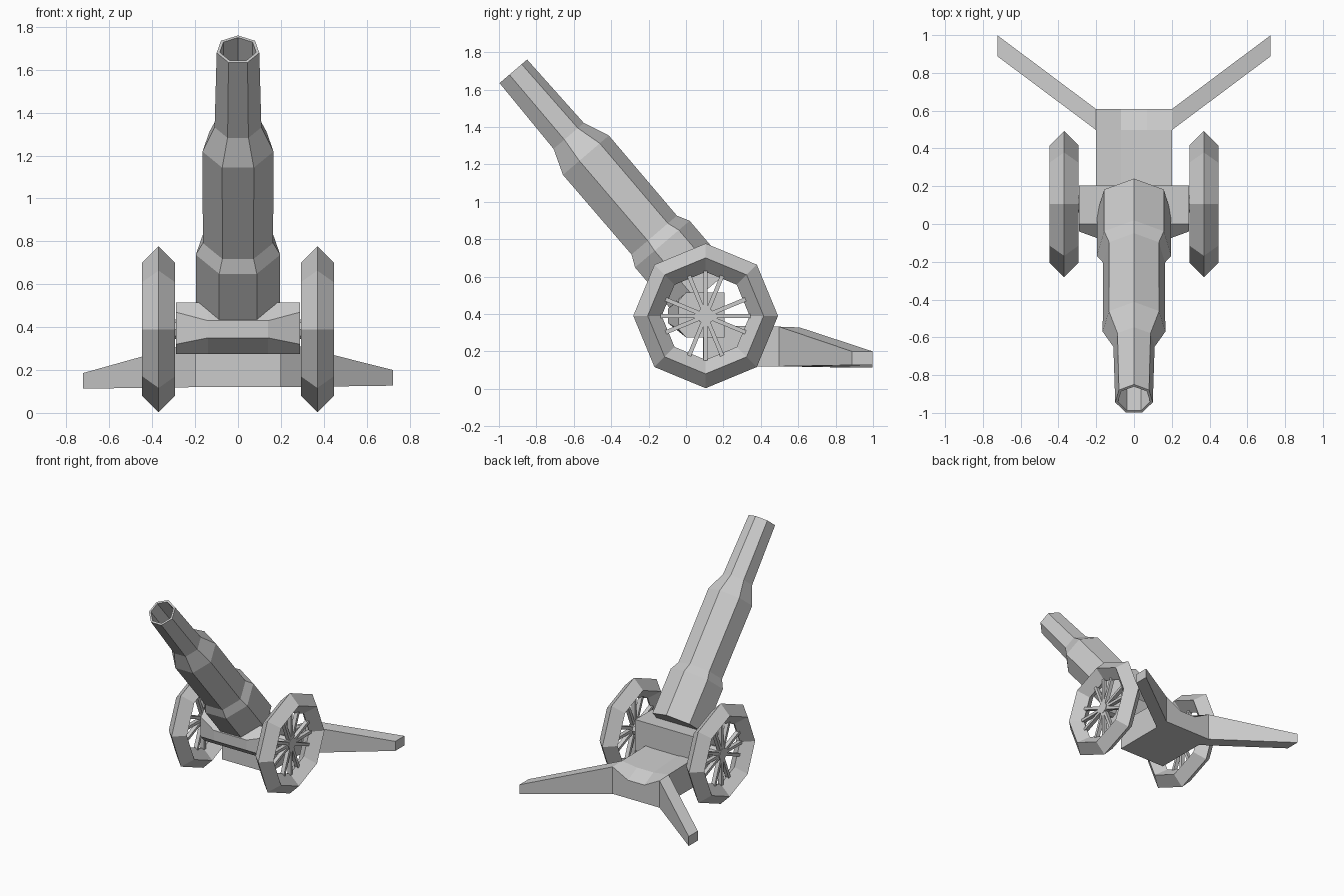
import bpy, bmesh
from math import sin, cos, pi, radians
from mathutils import Vector, Matrix

if "Cube" in bpy.data.objects:
    bpy.data.objects.remove(bpy.data.objects["Cube"])


def finish(bm, name):
    bmesh.ops.recalc_face_normals(bm, faces=bm.faces)
    mesh = bpy.data.meshes.new(name)
    bm.to_mesh(mesh)
    bm.free()
    ob = bpy.data.objects.new(name, mesh)
    bpy.context.collection.objects.link(ob)
    return ob


def loft(rings, closed=False):
    """Skin a list of equal-length point rings; cap the ends unless closed."""
    bm = bmesh.new()
    vs = [[bm.verts.new(p) for p in r] for r in rings]
    n = len(vs[0])
    pairs = list(zip(vs, vs[1:])) + ([(vs[-1], vs[0])] if closed else [])
    for a, b in pairs:
        for i in range(n):
            j = (i + 1) % n
            bm.faces.new((a[i], a[j], b[j], b[i]))
    if not closed:
        bm.faces.new(vs[0])
        bm.faces.new(vs[-1])
    return bm


# Barrel: seven-sided, tilted, with a hollow bore (distance from muzzle, radius)
axis = Vector((0, 0.65, -0.76)).normalized()
up = Vector((0, 0.76, 0.65)).normalized()
muzzle = Vector((0, -0.927, 1.694))
profile = [(0.45, 0.085), (0, 0.087), (0, 0.102), (0.455, 0.112), (0.593, 0.17),
           (1.155, 0.168), (1.22, 0.202), (1.56, 0.202)]


def barrel_ring(t, r):
    c = muzzle + axis * t
    return [c + r * (up * cos(2 * pi * k / 7) + Vector((1, 0, 0)) * sin(2 * pi * k / 7))
            for k in range(7)]


finish(loft([barrel_ring(t, r) for t, r in profile]), "barrel")


# Axle block: front face swells between the wheels
def axle_ring(x, y, low, high):
    section = [(0.205, 0.515), (0, 0.515), (y, high), (y, low), (0, 0.275), (0.205, 0.275)]
    return [(x, a, b) for a, b in section]


end, mid = (-0.04, 0.32, 0.47), (-0.095, 0.35, 0.43)
finish(loft([axle_ring(-0.29, *end), axle_ring(-0.14, *mid),
             axle_ring(0.14, *mid), axle_ring(0.29, *end)]), "axle_block")


# Carriage bed: dished toward the rear (y, rim height, centre height)
def bed_ring(y, rim, centre):
    return [(-0.2, y, 0.12), (0.2, y, 0.12), (0.2, y, rim),
            (0.07, y, centre), (-0.07, y, centre), (-0.2, y, rim)]


bed = loft([bed_ring(0.09, 0.34, 0.34), bed_ring(0.497, 0.332, 0.315),
            bed_ring(0.608, 0.328, 0.26)])
# Splayed trail legs extruded from the rear side faces of the bed
for side in (-1, 1):
    face = min(bed.faces, key=lambda f: (f.calc_center_median()
                                         - Vector((side * 0.2, 0.55, 0.22))).length)
    tip = bmesh.ops.extrude_discrete_faces(bed, faces=[face])["faces"][0]
    for v in tip.verts:
        v.co.x = side * 0.722
        v.co.y += 0.39
        v.co.z = (0.193 if v.co.z > 0.2 else 0.12) + side * 0.007
finish(bed, "carriage_bed_and_trails")

# Wheels: octagonal rim of diamond section, twelve spokes, hub
hub_y, hub_z = 0.105, 0.39
for side, label in ((-1, "left"), (1, "right")):
    cx = side * 0.37
    rings = []
    for k in range(8):
        a = k * pi / 4
        rings.append([(cx + dx, hub_y + r * sin(a), hub_z + r * cos(a))
                      for r, dx in ((0.387, 0), (0.31, 0.077), (0.235, 0), (0.31, -0.077))])
    finish(loft(rings, closed=True), label + "_wheel_rim")

    bm = bmesh.new()
    centre = Matrix.Translation((cx, hub_y, hub_z))
    for k in range(16):
        if k % 4 == 2:      # diagonals are left open
            continue
        m = (centre @ Matrix.Rotation(radians(22.5 * k), 4, 'X')
             @ Matrix.Translation((0, 0, 0.12)) @ Matrix.Diagonal((0.03, 0.022, 0.24, 1)))
        bmesh.ops.create_cube(bm, size=1, matrix=m)
    finish(bm, label + "_wheel_spokes")

    bm = bmesh.new()
    bmesh.ops.create_cone(bm, cap_ends=True, segments=8, radius1=0.045, radius2=0.045, depth=0.1,
                          matrix=Matrix.Translation((side * 0.34, hub_y, hub_z))
                          @ Matrix.Rotation(pi / 2, 4, 'Y'))
    finish(bm, label + "_wheel_hub")
